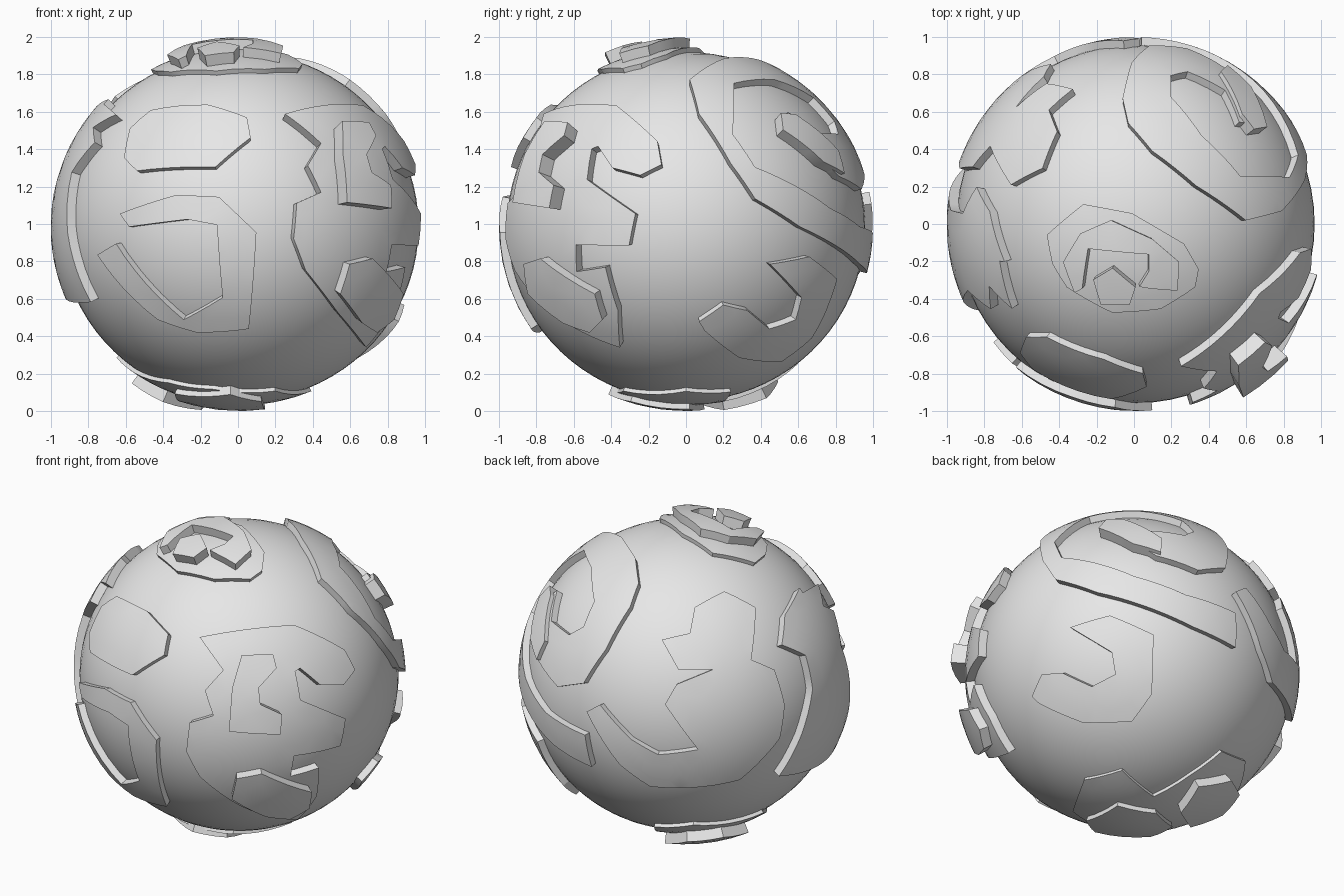
import bpy, bmesh, math
from mathutils import Vector
from mathutils.geometry import delaunay_2d_cdt

cube = bpy.data.objects.get("Cube")
if cube:
    bpy.data.objects.remove(cube, do_unlink=True)

CENTRE = Vector((0.008, 0, 0.985))
CORE = 0.958      # globe radius at its waist
LAND = 1.0        # top of the ordinary land plates
FLATTEN = 0.025   # how much the poles are drawn in

grey = bpy.data.materials.new("pale_grey")
grey.use_nodes = True
grey.diffuse_color = (0.8, 0.8, 0.8, 1)
grey.node_tree.nodes["Principled BSDF"].inputs["Base Color"].default_value = grey.diffuse_color


def finish(bm, name):
    mesh = bpy.data.meshes.new(name)
    bm.to_mesh(mesh)
    bm.free()
    mesh.materials.append(grey)
    obj = bpy.data.objects.new(name, mesh)
    bpy.context.collection.objects.link(obj)
    obj.location = CENTRE
    bpy.ops.object.select_all(action="DESELECT")
    obj.select_set(True)
    bpy.context.view_layer.objects.active = obj
    bpy.ops.object.shade_smooth_by_angle(angle=math.radians(30))
    return obj


def on_globe(direction, radius):
    """Point on the slightly flattened globe in a given direction."""
    d = direction.normalized()
    return d * radius * (1 - FLATTEN * d.z ** 2)


def facing(turn, tilt, reach=1.0):
    """Return a function that drops flat (right, up) points onto a ball of
    radius reach as directions, for a facing turned about z and tilted upward."""
    a, e = math.radians(turn), math.radians(tilt)
    right = Vector((math.cos(a), math.sin(a), 0))
    out = Vector((math.sin(a) * math.cos(e), -math.cos(a) * math.cos(e), math.sin(e)))
    up = out.cross(right)

    def drop(*points):
        result = []
        for u, v in points:
            flat = Vector((u, v)) / reach
            if flat.length > 0.98:
                flat *= 0.98 / flat.length
            depth = math.sqrt(1 - flat.length_squared)
            result.append((right * flat.x + up * flat.y + out * depth).normalized())
        return result
    return drop


front, side = facing(0, 0), facing(90, 0)
top, under = facing(0, 90), facing(0, -90)
corner, rear = facing(36, 26), facing(215, 26)
BRACKET, LONG = 1.1, 1.07     # tops of the two tall corner blocks


def plate(name, outline, radius=LAND, step=0.1):
    """Curved plate: fill the outline over the globe, then drop its rim inward."""
    axis = sum(outline, Vector()).normalized()
    side_axis = axis.orthogonal().normalized()
    up_axis = axis.cross(side_axis)
    flat = [Vector((d.dot(side_axis), d.dot(up_axis))) / max(d.dot(axis), 0.15) for d in outline]
    rim = []
    for p, q in zip(flat, flat[1:] + flat[:1]):
        n = max(1, math.ceil((q - p).length / step))
        rim += [p.lerp(q, i / n) for i in range(n)]
    edges = [(i, (i + 1) % len(rim)) for i in range(len(rim))]
    # inner points let the plate follow the curve of the globe
    low = [min(p[k] for p in rim) for k in range(2)]
    size = [max(p[k] for p in rim) - low[k] for k in range(2)]
    inner = [Vector((low[0] + i * step, low[1] + j * step))
             for i in range(1, int(size[0] / step) + 1)
             for j in range(1, int(size[1] / step) + 1)]
    inner = [p for p in inner if min((p - q).length for q in rim) > step * 0.4]
    verts, _, faces, *_ = delaunay_2d_cdt(rim + inner, edges, [], 1, 1e-5)

    bm = bmesh.new()
    made = [bm.verts.new(on_globe(axis + side_axis * v.x + up_axis * v.y, radius))
            for v in verts]
    for f in faces:
        bm.faces.new([made[i] for i in f])
    bmesh.ops.delete(bm, geom=[v for v in bm.verts if not v.link_faces], context="VERTS")
    border = [e for e in bm.edges if e.is_boundary]
    walls = bmesh.ops.extrude_edge_only(bm, edges=border)["geom"]
    for v in walls:
        if isinstance(v, bmesh.types.BMVert):
            v.co = on_globe(v.co, CORE - 0.03)
    bmesh.ops.recalc_face_normals(bm, faces=bm.faces)
    # keep the open plate facing outward
    face = max(bm.faces, key=lambda f: f.calc_center_median().dot(axis))
    if face.normal.dot(axis) < 0:
        bmesh.ops.reverse_faces(bm, faces=bm.faces)
    return finish(bm, name)


# Globe
bm = bmesh.new()
bmesh.ops.create_uvsphere(bm, u_segments=64, v_segments=40, radius=CORE)
for v in bm.verts:
    v.co = on_globe(v.co, CORE)
finish(bm, "globe")

# Front: rounded island and hooked land
plate("front_island", front(
    (-.62, .37), (-.59, .53), (-.48, .63), (-.17, .66), (.04, .59), (.06, .48),
    (-.13, .32), (-.55, .3)))
plate("front_hook", front(
    (-.64, .07), (-.34, .17), (-.11, .16), (.09, -.03), (.05, -.55), (-.23, -.57),
    (-.44, -.5), (-.76, -.15), (-.66, -.09), (-.3, -.5), (-.09, -.38), (-.12, .01),
    (-.28, .04), (-.59, 0)))

# Front corner: jagged continent with two raised blocks
plate("corner_continent", corner(
    (-.25, .21), (.32, .28), (.62, .13), (.68, .01), (.61, -.08), (.47, -.08),
    (.35, .02), (.32, 0), (.35, -.17), (.62, -.28), (.59, -.44), (.31, -.5),
    (.29, -.62), (.46, -.57), (.45, -.74), (.34, -.88), (0, -.8), (-.25, -.62),
    (-.33, -.47), (-.31, -.3), (-.17, -.26), (-.22, -.11), (-.11, .01)), 1.01)
plate("corner_bracket_block", facing(36, 26, BRACKET)(
    (0, .1), (.19, .1), (.21, .02), (.1, -.1), (.11, -.2), (.24, -.26), (.23, -.38),
    (-.08, -.36), (-.06, -.1)), BRACKET)
plate("corner_long_block", facing(90, 0, LONG)(
    (-.87, -.2), (-.78, -.17), (-.49, -.36), (-.45, -.5), (-.52, -.57), (-.66, -.52),
    (-.85, -.36)), LONG)

# Left side: curled land
plate("side_curl", side(
    (.07, -.51), (.2, -.42), (.33, -.45), (.45, -.55), (.59, -.5), (.62, -.38),
    (.45, -.2), (.66, -.16), (.81, -.28), (.78, -.38), (.68, -.6), (.52, -.73),
    (.29, -.71), (.1, -.56)))

# Upper back: spiral land with a long tail and a raised tongue
spiral = rear((-.56, -.57))
spiral += side((.93, -.2), (.61, 0), (.37, .15), (.24, .34), (.07, .61), (.02, .8))
spiral += top((.33, .21), (.09, .4), (-.04, .55), (-.07, .68))
spiral += rear((-.48, .13), (-.61, -.07))
spiral += side((.94, .2), (.82, .27), (.53, .5), (.55, .62), (.72, .5))
spiral += top((.28, .82), (.19, .8), (.19, .69))
spiral += side((.48, .8), (.26, .78), (.25, .5), (.37, .32), (.77, .1), (.93, 0))
spiral += rear((-.6, -.38))
plate("back_spiral", spiral)
plate("spiral_tongue_block", side(
    (.5, .6), (.58, .59), (.8, .4), (.83, .28), (.72, .34), (.51, .51)), 1.025)

# Back: broad continent
plate("back_continent", rear(
    (-.14, .19), (.03, .23), (.06, .39), (.24, .49), (.43, .39), (.4, .07), (.54, .01),
    (.6, -.2), (.57, -.4), (.33, -.65), (-.21, -.69), (-.39, -.56), (-.59, -.24),
    (-.51, -.2), (-.32, -.41), (-.16, -.5), (.08, -.47), (-.12, -.2), (-.05, -.08),
    (.17, .01), (-.04, .01)))

# Right side: tall strip of land
strip = rear((.69, .51), (.6, .34), (.58, .16), (.72, .1), (.76, -.1), (.69, -.38), (.56, -.62))
strip += front((-.79, -.4), (-.91, -.03), (-.89, .29), (-.77, .45), (-.78, .53),
               (-.66, .6), (-.73, .66))
plate("side_strip", strip, 1.01)

# Top: cap plate, horseshoe ridge and small peak
plate("top_cap", top(
    (-.29, .11), (-.02, .06), (.27, -.11), (.35, -.25), (.33, -.35), (.14, -.47),
    (-.13, -.49), (-.38, -.35), (-.46, -.22), (-.49, -.06)), 0.985)
plate("top_horseshoe", top(
    (-.32, -.36), (-.38, -.2), (-.29, -.05), (-.13, .02), (.09, -.08), (.23, -.2),
    (.22, -.35), (.08, -.34), (.02, -.33), (.07, -.25), (.07, -.16), (-.25, -.13),
    (-.28, -.34)), 1.04)
plate("top_peak", top(
    (-.22, -.29), (-.12, -.23), (0, -.33), (-.03, -.42), (-.18, -.42)), 1.05)

# Bottom: polar plate and two blocks
plate("bottom_plate", under(
    (-.68, -.12), (-.4, .3), (-.15, .4), (.2, .35), (.4, 0), (.3, -.25), (0, -.2),
    (-.1, -.45), (-.2, -.62), (-.45, -.55)), 0.98)
plate("bottom_front_block", under(
    (-.35, .25), (-.05, .42), (.12, .3), (.14, -.02), (-.1, -.1), (-.33, .02)), 1.01)
plate("bottom_back_block", under(
    (-.56, -.15), (-.4, -.05), (-.2, -.2), (-.15, -.42), (-.35, -.48), (-.52, -.35)), 1.045)
